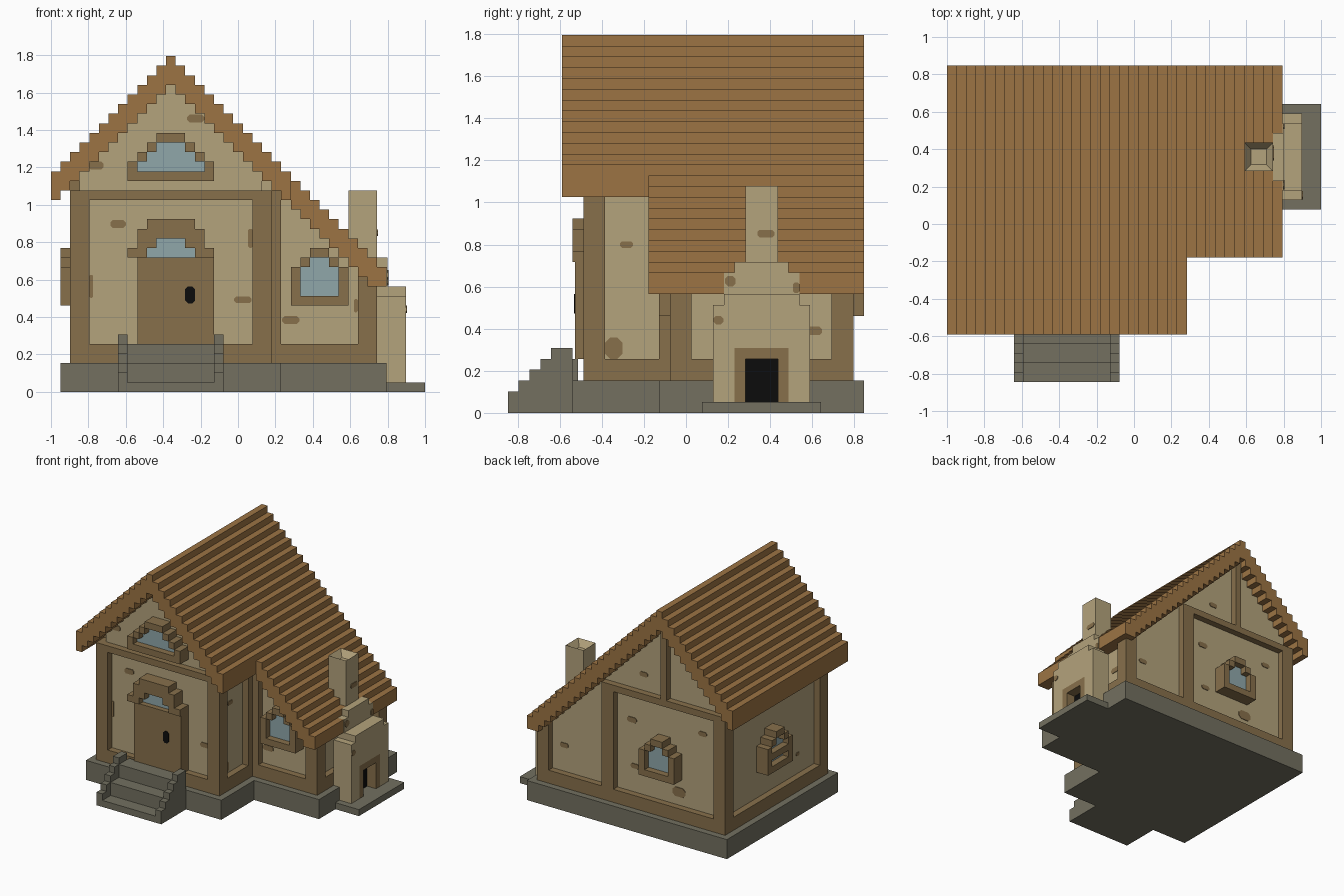
import bpy, bmesh, math

if "Cube" in bpy.data.objects:
    bpy.data.objects.remove(bpy.data.objects["Cube"])

V = 2 / 39                       # block size; parts are laid out in whole blocks


def P(i, j, k):
    return (-1 + i * V, -0.846 + j * V, k * V)


def lin(c):
    return c / 12.92 if c <= 0.04045 else ((c + 0.055) / 1.055) ** 2.4


def mat(name, hexcol):
    m = bpy.data.materials.new(name)
    m.diffuse_color = [lin(int(hexcol[n:n + 2], 16) / 255) for n in (0, 2, 4)] + [1]
    m.use_nodes = True
    m.node_tree.nodes["Principled BSDF"].inputs["Base Color"].default_value = m.diffuse_color
    return m


ROOF = mat("roof wood", "9C7444")
WOOD = mat("timber", "87704B")
PLASTER = mat("plaster", "B4A37C")
STONE = mat("stone", "737060")
GLASS = mat("glass", "90A7AA")
BLACK = mat("black", "0C0C0C")


def finish(name, bm, m):
    bmesh.ops.recalc_face_normals(bm, faces=bm.faces)
    me = bpy.data.meshes.new(name)
    bm.to_mesh(me)
    bm.free()
    me.materials.append(m)
    ob = bpy.data.objects.new(name, me)
    bpy.context.collection.objects.link(ob)
    return ob


def prism(bm, base, top):
    a = [bm.verts.new(P(*p)) for p in base]
    b = [bm.verts.new(P(*p)) for p in top]
    bm.faces.new(a)
    bm.faces.new(b[::-1])
    for n in range(len(a)):
        bm.faces.new((a[n], a[n - 1], b[n - 1], b[n]))


def boxes(name, m, *bs):
    """Boxes given as (i0, i1, j0, j1, k0, k1) in blocks."""
    bm = bmesh.new()
    for x0, x1, y0, y1, z0, z1 in bs:
        r = [(x0, y0), (x1, y0), (x1, y1), (x0, y1)]
        prism(bm, [(x, y, z0) for x, y in r], [(x, y, z1) for x, y in r])
    return finish(name, bm, m)


def profile(name, m, pts, j0, j1):
    """Extrude an x-z outline along y."""
    bm = bmesh.new()
    prism(bm, [(x, j0, z) for x, z in pts], [(x, j1, z) for x, z in pts])
    return finish(name, bm, m)


def on_wall(side, plane, u, d):
    """Map along-wall u and outward distance d to block x, y."""
    return {"front": (u, plane - d), "back": (u, plane + d),
            "left": (plane - d, u), "right": (plane + d, u)}[side]


def wall_box(side, plane, u0, u1, d0, d1, z0, z1):
    ax, ay = on_wall(side, plane, u0, d0)
    bx, by = on_wall(side, plane, u1, d1)
    return (min(ax, bx), max(ax, bx), min(ay, by), max(ay, by), z0, z1)


def window(name, side, plane, rows, bar=None):
    """rows: (z, height, outer u0, u1, inset of glass or None)."""
    frame, glass = [], []
    for z, h, a, b, g in rows:
        if g is None or z == bar:
            frame.append(wall_box(side, plane, a, b, 0, 2, z, z + h))
        else:
            frame.append(wall_box(side, plane, a, a + g, 0, 2, z, z + h))
            frame.append(wall_box(side, plane, b - g, b, 0, 2, z, z + h))
            glass.append(wall_box(side, plane, a + g, b - g, 0, 1, z, z + h))
    boxes(name + "_frame", WOOD, *frame)
    boxes(name + "_glass", GLASS, *glass)


def small_rows(u):
    return [(9, 1, u, u + 6, None), (10, 1, u, u + 6, 1), (11, 1, u, u + 6, 1),
            (12, 1, u, u + 6, 1), (13, 1, u + 1, u + 5, 1), (14, 1, u + 2, u + 4, None)]


def spots(name, m, side, plane, *blobs):
    """Thin rounded plates: (u, z, half width, half height)."""
    bm = bmesh.new()
    for u, z, w, h in blobs:
        c = min(w, h) * 0.6
        o = [(w, h - c), (w - c, h), (c - w, h), (-w, h - c),
             (-w, c - h), (c - w, -h), (w - c, -h), (w, c - h)]
        prism(bm, *[[(*on_wall(side, plane, u + a, d), z + b) for a, b in o]
                    for d in (0, 0.1)])
    return finish(name, bm, m)


# stone base, hearth slab and stairs
boxes("stone_base", STONE, (1, 24, 6, 33, 0, 3), (24, 35, 14, 33, 0, 3))
boxes("hearth_slab", STONE, (35, 39, 18, 29, 0, 1))
boxes("stair_treads", STONE, *[(8, 17, 2 * n, 2 * n + 2 if n < 2 else 6.5, 0, 1 + 2 * n) for n in range(3)])
for side, x in (("left", 7), ("right", 17)):
    boxes("stair_rail_" + side, STONE,
          *[(x, x + 1, n, n + 1 if n < 4 else 6, 0, n + 2) for n in range(5)])

# plaster bodies, tops buried in the roof
profile("main_walls", PLASTER, [(3, 3), (22, 3), (22, 24), (12.5, 33.5), (3, 24)], 8, 31)
profile("annex_walls", PLASTER, [(22, 3), (33, 3), (33, 13), (22, 24)], 16, 31)

# stepped roofs: three blocks thick, one block per step
top = lambda i: 35 - abs(i - 12)


def roof(name, i0, i1, j0):
    upper, lower = [], []
    for i in range(i0, i1):
        upper += [(i, top(i)), (i + 1, top(i))]
        lo = max(top(i) - 3, 11)
        lower += [(i, lo), (i + 1, lo)]
    profile(name, ROOF, upper + lower[::-1], j0, 33)


roof("main_roof", 0, 25, 5)
roof("annex_roof", 25, 35, 13)

# timber posts
boxes("corner_posts", WOOD, (2, 4, 7, 9, 3, 21), (21, 23, 7, 9, 3, 21),
      (2, 4, 30, 32, 3, 21), (21, 23, 31, 32, 3, 21),
      (22, 23, 14, 15, 3, 21), (22, 24, 15, 16, 3, 21),
      (32, 34, 15, 17, 3, 12), (32, 34, 30, 32, 3, 12))
boxes("gable_post", WOOD, (12, 13, 31, 32, 21, 32))

# timber sills and top beams
boxes("sills", WOOD, (4, 21, 7, 8, 3, 5), (4, 21, 31, 32, 3, 5), (23, 32, 31, 32, 3, 5),
      (2, 3, 9, 30, 3, 5), (22, 23, 9, 14, 3, 5), (24, 32, 15, 16, 3, 5), (33, 34, 17, 30, 3, 5))
boxes("top_beams", WOOD, (4, 21, 7, 8, 20, 21), (4, 21, 31, 32, 20, 21),
      (2, 3, 9, 30, 20, 22), (22, 23, 9, 14, 20, 21))

# windows
window("gable_window", "front", 8, [(22, 1, 8, 17, None), (23, 1, 8, 17, 1), (24, 1, 9, 16, 1),
                                    (25, 1, 10, 15, 1), (26, 1, 11, 14, None)])
window("annex_window", "front", 16, small_rows(25))
window("back_window", "back", 31, small_rows(10))
window("left_window", "left", 3, small_rows(17), bar=11)

# door with arched light and handle
boxes("door", WOOD, (9, 17, 6.2, 8, 5, 14))
window("door_arch", "front", 8, [(14, 1, 8, 17, 2), (15, 1, 9, 16, 2),
                                 (16, 1, 9, 16, None), (17, 1, 10, 15, None)])
spots("door_handle", BLACK, "front", 6.2, (14.5, 10.1, 0.5, 0.9))

# fireplace: plaster block around a timber-lined opening
boxes("fireplace_block", PLASTER, (34, 37, 19, 21, 1, 10), (34, 37, 26, 28, 1, 10),
      (34, 37, 21, 26, 6, 10), (34, 37, 20, 27, 10, 11))
boxes("fireplace_lining", WOOD, (34, 37, 21, 22, 1, 5), (34, 37, 25, 26, 1, 5),
      (34, 37, 21, 26, 5, 6))
boxes("fireplace_opening", BLACK, (34, 35.5, 22, 25, 1, 5))
boxes("chimney_shoulder", PLASTER, (33, 35.1, 20, 27, 11, 13), (33, 35.1, 21, 26, 13, 14))

# chimney shaft with a sunk flue
shaft = boxes("chimney_shaft", PLASTER, (31, 34, 22, 25, 10, 21))
bm = bmesh.new()
bm.from_mesh(shaft.data)
f = max(bm.faces, key=lambda f: f.calc_center_median().z)
bmesh.ops.inset_region(bm, faces=[f], thickness=V)
bmesh.ops.translate(bm, verts=f.verts, vec=(0, 0, -V))
bm.to_mesh(shaft.data)
bm.free()

# worn patches in the plaster
spots("patches_front", WOOD, "front", 8, (7, 17.5, 0.8, 0.4), (4.2, 11, 0.2, 1.2),
      (20.8, 16, 0.25, 1), (20, 9.6, 0.9, 0.35), (4.7, 23.6, 0.8, 0.4), (15.1, 28.5, 0.9, 0.4))
spots("patches_annex_front", WOOD, "front", 16, (25, 7.5, 0.9, 0.4), (31.8, 9, 0.2, 0.7))
spots("patches_right", WOOD, "right", 22, (11, 15.6, 0.6, 0.3), (9.8, 6, 0.8, 1))
spots("patches_annex_right", WOOD, "right", 33, (28.3, 7.6, 0.8, 0.4))
spots("patches_back", WOOD, "back", 31, (10.5, 7, 1.1, 0.7), (18.5, 16, 0.8, 0.4),
      (18, 9, 0.7, 0.35), (6.5, 17, 0.7, 0.35), (16.5, 23.5, 0.7, 0.35), (30, 9, 0.7, 0.35))
spots("patches_left", WOOD, "left", 3, (13, 8, 0.4, 0.25))
spots("patches_chimney", WOOD, "right", 34, (23.9, 16.6, 0.8, 0.35))
spots("patches_shoulder", WOOD, "right", 35.1, (20.6, 12.2, 0.5, 0.5), (26.7, 11.6, 0.3, 0.5))
spots("patches_fireplace", WOOD, "right", 37, (19.5, 8.6, 0.45, 0.4))
